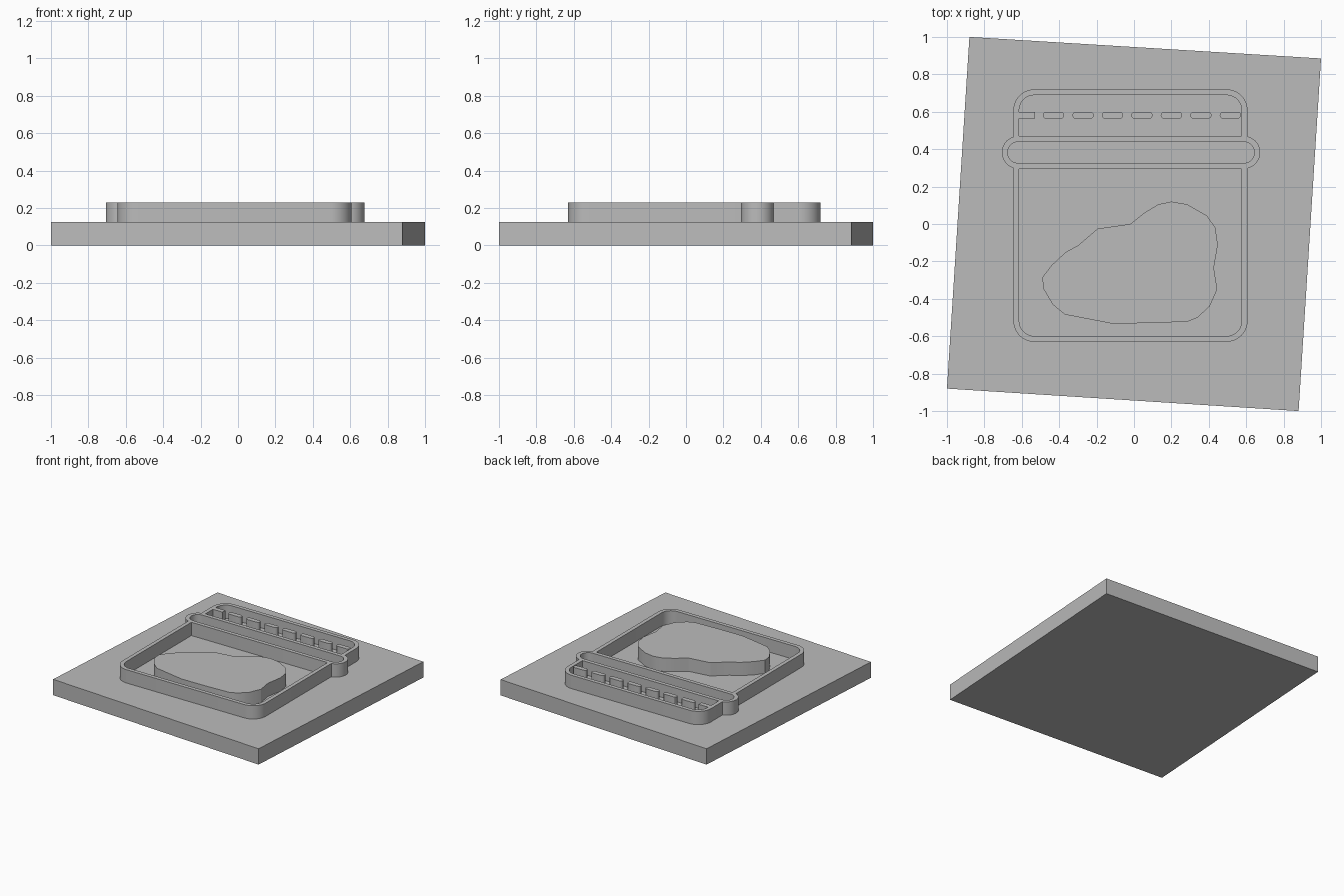
import bpy, bmesh, math

if "Cube" in bpy.data.objects:
    bpy.data.objects.remove(bpy.data.objects["Cube"])

BASE_TOP, TOP = 0.125, 0.23
WALL = 0.031

grey = bpy.data.materials.new("plain grey")
grey.diffuse_color = (0.5, 0.5, 0.5, 1)
grey.use_nodes = True
grey.node_tree.nodes["Principled BSDF"].inputs["Base Color"].default_value = grey.diffuse_color


def finish(name, bm):
    bmesh.ops.recalc_face_normals(bm, faces=bm.faces)
    mesh = bpy.data.meshes.new(name)
    bm.to_mesh(mesh)
    bm.free()
    mesh.materials.append(grey)
    ob = bpy.data.objects.new(name, mesh)
    bpy.context.collection.objects.link(ob)
    bpy.context.view_layer.objects.active = ob
    ob.select_set(True)
    bpy.ops.object.shade_smooth_by_angle(angle=math.radians(30))
    ob.select_set(False)
    return ob


def prism(name, pts, z0, z1):
    """Solid extruded from an outline."""
    bm = bmesh.new()
    lo = [bm.verts.new((x, y, z0)) for x, y in pts]
    hi = [bm.verts.new((x, y, z1)) for x, y in pts]
    bm.faces.new(lo)
    bm.faces.new(hi)
    for i in range(len(pts)):
        j = (i + 1) % len(pts)
        bm.faces.new((lo[i], lo[j], hi[j], hi[i]))
    return finish(name, bm)


def wall(name, outer, inner, z0, z1, closed):
    """Upright wall between two matching outlines."""
    bm = bmesh.new()
    rows = [[bm.verts.new(c) for c in ((*o, z0), (*o, z1), (*i, z1), (*i, z0))]
            for o, i in zip(outer, inner)]
    n = len(rows)
    for k in range(n if closed else n - 1):
        a, b = rows[k], rows[(k + 1) % n]
        for s in range(4):
            t = (s + 1) % 4
            bm.faces.new((a[s], b[s], b[t], a[t]))
    if not closed:
        bm.faces.new(rows[0])
        bm.faces.new(rows[-1])
    return finish(name, bm)


def arc(cx, cy, r, a0, a1, n=10):
    return [(cx + r * math.cos(math.radians(a0 + (a1 - a0) * k / n)),
             cy + r * math.sin(math.radians(a0 + (a1 - a0) * k / n)))
            for k in range(n + 1)]


def capsule(x0, x1, y0, y1, n=12):
    r, cy = (y1 - y0) / 2, (y0 + y1) / 2
    return arc(x1 - r, cy, r, -90, 90, n) + arc(x0 + r, cy, r, 90, 270, n)


def u_path(x0, x1, y_end, y_open, r):
    """Open path: leg, rounded corner, rounded corner, leg."""
    s = 1 if y_end > y_open else -1
    cy = y_end - s * r
    return ([(x1, y_open)] + arc(x1 - r, cy, r, 0, s * 90)
            + arc(x0 + r, cy, r, s * 90, s * 180) + [(x0, y_open)])


# Slightly turned square base plate
prism("base_plate", [(-0.88, 1.0), (-1.0, -0.88), (0.88, -1.0), (1.0, 0.885)], 0, BASE_TOP)

# Jar body and lid outlines, open towards the band
for name, y_end, y_open in (("jar_body", -0.63, 0.301), ("jar_lid", 0.72, 0.465)):
    s = 1 if y_end > 0 else -1
    wall(name, u_path(-0.645, 0.607, y_end, y_open, 0.112),
         u_path(-0.645 + WALL, 0.607 - WALL, y_end - s * WALL, y_open, 0.112 - WALL),
         BASE_TOP, TOP, False)

# Band under the lid
wall("neck_band", capsule(-0.707, 0.675, 0.295, 0.47),
     capsule(-0.707 + WALL, 0.675 - WALL, 0.295 + WALL, 0.47 - WALL), BASE_TOP, TOP, True)

# Dashes across the lid; the first joins the wall
prism("lid_dash_1", [(-0.616, 0.563), (-0.53, 0.563), (-0.53, 0.6), (-0.616, 0.6)], BASE_TOP, TOP)
for i in range(7):
    x = -0.487 + i * 0.1575
    prism(f"lid_dash_{i + 2}", capsule(x, x + 0.114, 0.563, 0.6, 6), BASE_TOP, TOP)

# Irregular raised filling
prism("filling", [
    (-0.02, 0), (0.055, 0.06), (0.13, 0.105), (0.2, 0.12), (0.285, 0.105), (0.39, 0.045),
    (0.435, -0.02), (0.448, -0.11), (0.427, -0.235), (0.445, -0.35), (0.405, -0.44),
    (0.34, -0.5), (0.285, -0.522), (0.08, -0.53), (-0.12, -0.532), (-0.37, -0.484),
    (-0.435, -0.43), (-0.485, -0.345), (-0.49, -0.285), (-0.44, -0.22), (-0.365, -0.15),
    (-0.3, -0.115), (-0.195, -0.025)], BASE_TOP, TOP)
